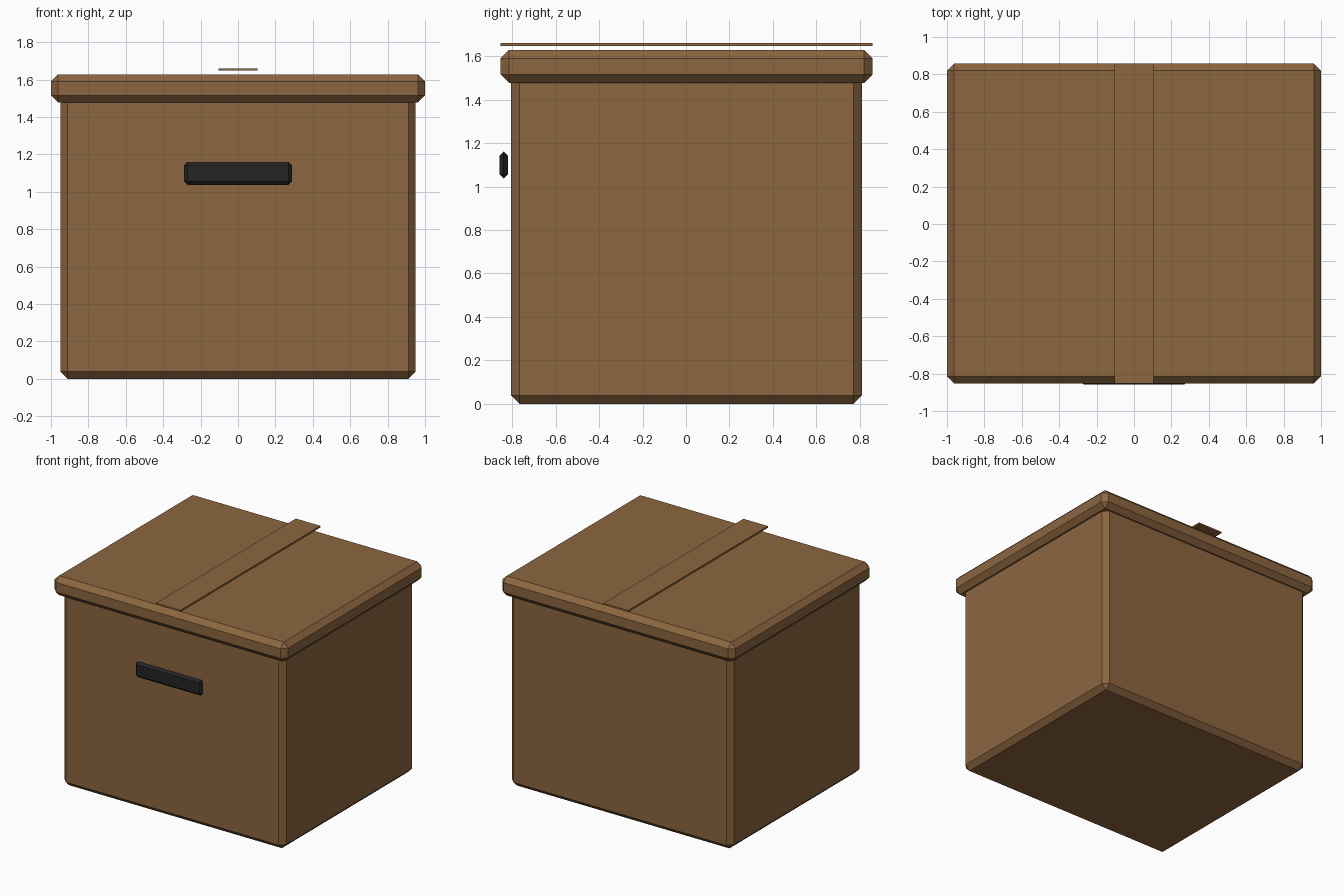
import bpy

if "Cube" in bpy.data.objects:
    bpy.data.objects.remove(bpy.data.objects["Cube"])


def material(name, rgb):
    m = bpy.data.materials.new(name)
    m.diffuse_color = (*rgb, 1)
    m.use_nodes = True
    m.node_tree.nodes["Principled BSDF"].inputs["Base Color"].default_value = m.diffuse_color
    return m


cardboard = material("cardboard brown", (0.264, 0.133, 0.051))
black = material("handle black", (0.018, 0.018, 0.018))


def box(name, lo, hi, mat, bevel=0.0):
    """Box between two corners with optional flat chamfered edges."""
    bpy.ops.mesh.primitive_cube_add(
        size=1, location=[(a + b) / 2 for a, b in zip(lo, hi)])
    o = bpy.context.object
    o.name = name
    o.scale = [b - a for a, b in zip(lo, hi)]
    bpy.ops.object.transform_apply(location=False, rotation=False, scale=True)
    o.data.materials.append(mat)
    if bevel:
        m = o.modifiers.new("chamfer", 'BEVEL')
        m.width = bevel
        m.segments = 1
    return o


# Carton body and overlapping lid
box("box_body", (-0.95, -0.804, 0), (0.95, 0.809, 1.52), cardboard, 0.038)
box("lid", (-1, -0.853, 1.477), (1, 0.858, 1.628), cardboard, 0.038)
# Tape strip floating just above the lid
box("tape_strip", (-0.105, -0.853, 1.647), (0.105, 0.858, 1.66), cardboard)
# Front handle slot
box("handle", (-0.288, -0.858, 1.037), (0.288, -0.82, 1.16), black, 0.0185)
